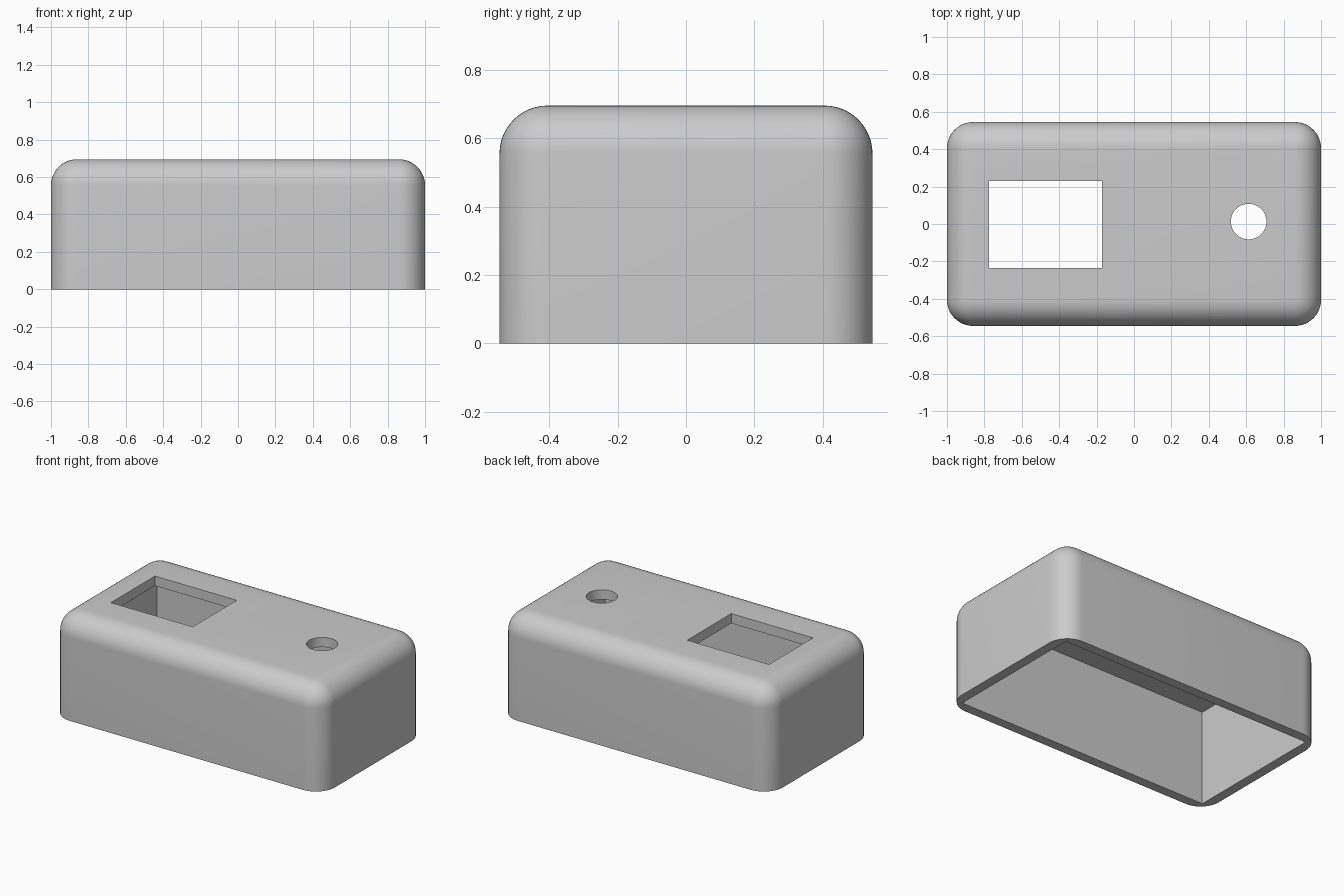
import bpy, bmesh, math
from mathutils import Vector

old = bpy.data.objects.get("Cube")
if old:
    bpy.data.objects.remove(old, do_unlink=True)

HALF_X, HALF_Y, HEIGHT = 1.0, 0.545, 0.695
RADIUS, WALL = 0.14, 0.065

# Single plastic colour
grey = bpy.data.materials.new("grey plastic")
grey.use_nodes = True
colour = (0.6, 0.6, 0.6, 1)
grey.diffuse_color = colour
grey.node_tree.nodes["Principled BSDF"].inputs["Base Color"].default_value = colour


def finish(name, bm):
    mesh = bpy.data.meshes.new(name)
    bm.to_mesh(mesh)
    bm.free()
    mesh.materials.append(grey)
    obj = bpy.data.objects.new(name, mesh)
    bpy.context.collection.objects.link(obj)
    return obj


def box(low, high):
    bm = bmesh.new()
    bmesh.ops.create_cube(bm, size=1)
    low, high = Vector(low), Vector(high)
    for v in bm.verts:
        v.co = (low + high) / 2 + v.co * (high - low)
    return bm


# Rounded case: every edge except the bottom rim
bm = box((-HALF_X, -HALF_Y, 0), (HALF_X, HALF_Y, HEIGHT))
edges = [e for e in bm.edges if max(v.co.z for v in e.verts) > 0]
bmesh.ops.bevel(bm, geom=edges, offset=RADIUS, offset_type='OFFSET',
                segments=12, profile=0.5, affect='EDGES')
case = finish("case", bm)

# Cutters: open underside, screen window, round button hole
cavity = finish("cavity_cutter", box((WALL - HALF_X, WALL - HALF_Y, -0.2),
                                     (HALF_X - WALL, HALF_Y - WALL, HEIGHT - WALL)))
window = finish("window_cutter", box((-0.775, -0.235, 0.4), (-0.17, 0.23, 1)))
bm = bmesh.new()
bmesh.ops.create_cone(bm, cap_ends=True, segments=64, radius1=0.095,
                      radius2=0.095, depth=0.6)
bmesh.ops.translate(bm, verts=bm.verts, vec=(0.613, 0.013, 0.7))
hole = finish("button_hole_cutter", bm)

bpy.ops.object.select_all(action='DESELECT')
case.select_set(True)
bpy.context.view_layer.objects.active = case
for cutter in (cavity, window, hole):
    mod = case.modifiers.new(cutter.name, 'BOOLEAN')
    mod.operation = 'DIFFERENCE'
    mod.solver = 'EXACT'
    mod.object = cutter
    bpy.ops.object.modifier_apply(modifier=mod.name)
    bpy.data.objects.remove(cutter, do_unlink=True)

bpy.ops.object.shade_smooth_by_angle(angle=math.radians(30))
